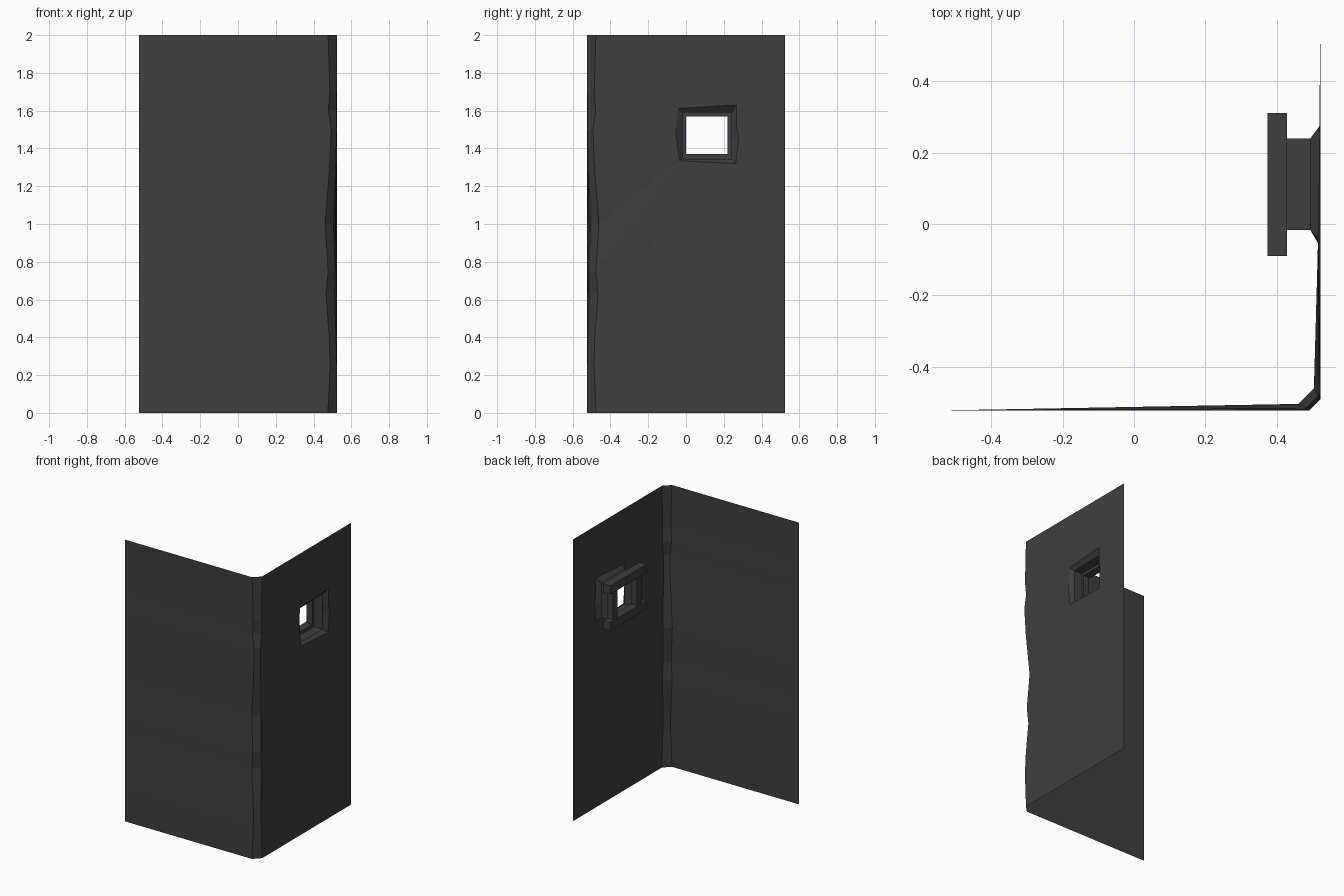
import bpy
import bmesh
from mathutils import Vector

cube = bpy.data.objects.get("Cube")
if cube:
    bpy.data.objects.remove(cube, do_unlink=True)

HALF = 0.523

mat = bpy.data.materials.new("dark_grey")
mat.use_nodes = True
colour = (0.05, 0.05, 0.05, 1)
mat.diffuse_color = colour
mat.node_tree.nodes["Principled BSDF"].inputs["Base Color"].default_value = colour


def finish(bm, name):
    mesh = bpy.data.meshes.new(name)
    bm.to_mesh(mesh)
    bm.free()
    mesh.materials.append(mat)
    obj = bpy.data.objects.new(name, mesh)
    bpy.context.collection.objects.link(obj)
    return obj


def strip(bm, a, b, closed=False):
    """Quads between two rows of vertices."""
    n = len(a)
    for i in range(n if closed else n - 1):
        j = (i + 1) % n
        bm.faces.new((a[i], b[i], b[j], a[j]))


def box(name, y0, y1, z0, z1, x0=0.375, x1=0.43):
    bm = bmesh.new()
    bmesh.ops.create_cube(bm, size=1)
    for v in bm.verts:
        v.co = Vector(((x0 + x1) / 2 + v.co.x * (x1 - x0),
                       (y0 + y1) / 2 + v.co.y * (y1 - y0),
                       (z0 + z1) / 2 + v.co.z * (z1 - z0)))
    return finish(bm, name)


# Worn corner: height, chamfer width, inward dent
corner = [(0, .047, 0), (.25, .036, 0), (.4, .04, .004), (.63, .057, .012),
          (.75, .046, .008), (1, .062, .018), (1.3, .038, .006),
          (1.5, .03, 0), (1.6, .045, .002), (1.7, .037, 0), (2, .046, 0)]

bm = bmesh.new()
far = [bm.verts.new((-HALF, -HALF, z)) for z, c, d in corner]
front_edge = [bm.verts.new((HALF - c, d - HALF, z)) for z, c, d in corner]
side_edge = [bm.verts.new((HALF - d, c - HALF, z)) for z, c, d in corner]
strip(bm, far, front_edge)
strip(bm, front_edge, side_edge)

# Side wall sheet with a chipped window opening
back = [bm.verts.new((HALF, HALF, z)) for z in (2, 0)]
outline = side_edge + back
chips = [(-.04, 1.612), (.267, 1.63), (.267, 1.52), (.278, 1.45),
         (.263, 1.32), (-.035, 1.335), (-.055, 1.5)]
hole = [bm.verts.new((HALF - (.006 if y < 0 else 0), y, z)) for y, z in chips]
edges = []
for loop in (outline, hole):
    for a, b in zip(loop, loop[1:] + loop[:1]):
        edges.append(bm.edges.get((a, b)) or bm.edges.new((a, b)))
bmesh.ops.triangle_fill(bm, edges=edges, use_beauty=True, normal=(1, 0, 0))

# Bevelled reveal running inward to the frame
Y0, Y1, Z0, Z1 = -.017, .24, 1.345, 1.59


def reveal_ring(x):
    return [bm.verts.new((x, min(max(y, Y0), Y1), min(max(z, Z0), Z1)))
            for y, z in chips]


lip, inner = reveal_ring(.495), reveal_ring(.43)
strip(bm, hole, lip, closed=True)
strip(bm, lip, inner, closed=True)
bmesh.ops.recalc_face_normals(bm, faces=bm.faces[:])
bm.normal_update()
if sum(f.normal.y * f.calc_area() for f in bm.faces) > 0:
    bmesh.ops.reverse_faces(bm, faces=bm.faces[:])
finish(bm, "corner_wall")

# Window frame: long rails with shorter posts between them
for name, z0, z1 in (("frame_bottom_rail", 1.31, 1.37),
                     ("frame_top_rail", 1.57, 1.63)):
    box(name, -.09, .312, z0, z1)
for name, y0, y1 in (("frame_front_post", -.05, 0),
                     ("frame_back_post", .22, .27)):
    box(name, y0, y1, 1.37, 1.57, x0=.385)
